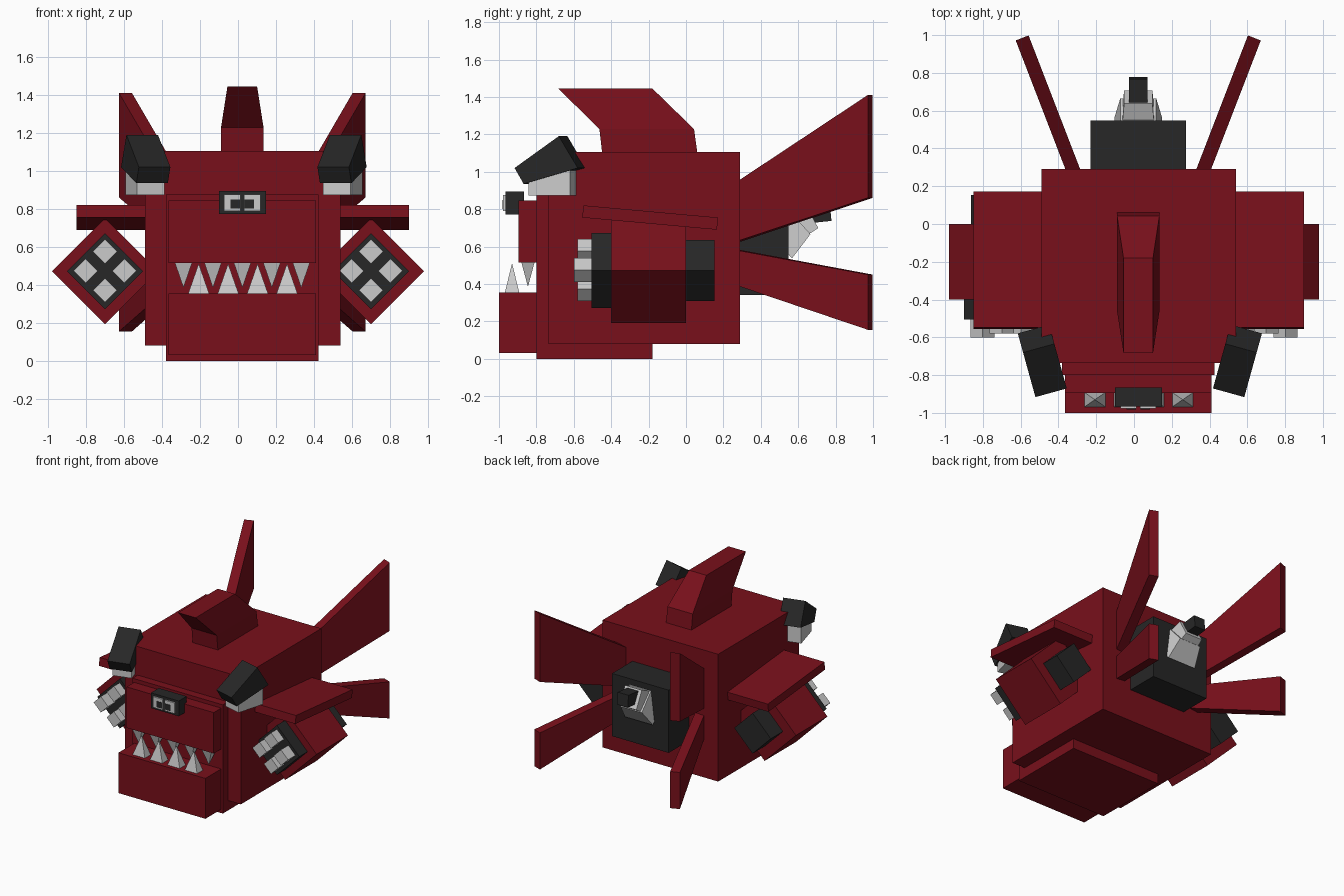
import bpy
from math import radians, atan2, cos, sin, sqrt
from mathutils import Matrix, Vector

if "Cube" in bpy.data.objects:
    bpy.data.objects.remove(bpy.data.objects["Cube"])


def material(name, rgb):
    m = bpy.data.materials.new(name)
    m.diffuse_color = (*rgb, 1)
    m.use_nodes = True
    m.node_tree.nodes["Principled BSDF"].inputs["Base Color"].default_value = m.diffuse_color
    return m


RED = material("dark_red", (0.19, 0.005, 0.011))
BLACK = material("black", (0.02, 0.02, 0.02))
GREY = None
C = 0.0225  # centre line of the body


def mesh(name, verts, faces, mat, matrix=None):
    me = bpy.data.meshes.new(name)
    me.from_pydata(verts, [], faces)
    if matrix:
        me.transform(matrix)
    if mat:
        me.materials.append(mat)
    ob = bpy.data.objects.new(name, me)
    bpy.context.collection.objects.link(ob)
    return ob


def loft(name, a, b, mat, matrix=None):
    """Solid between two matching outlines."""
    n = len(a)
    faces = [tuple(reversed(range(n))), tuple(range(n, 2 * n))]
    faces += [(i, (i + 1) % n, n + (i + 1) % n, n + i) for i in range(n)]
    return mesh(name, a + b, faces, mat, matrix)


def box(name, x, y, z, mat, matrix=None):
    ring = [(x[0], y[0]), (x[1], y[0]), (x[1], y[1]), (x[0], y[1])]
    return loft(name, [(*p, z[0]) for p in ring], [(*p, z[1]) for p in ring], mat, matrix)


def slab(name, profile, width, mat, matrix=None):
    """Side profile (y, z) extruded across x, centred."""
    h = width / 2
    return loft(name, [(-h, y, z) for y, z in profile], [(h, y, z) for y, z in profile], mat, matrix)


def spike(name, x, y, base, tip, hx, hy):
    ring = [(x - hx, y - hy, base), (x + hx, y - hy, base),
            (x + hx, y + hy, base), (x - hx, y + hy, base)]
    order = 1 if tip > base else -1
    faces = [(3, 2, 1, 0)] + [(i, (i + 1) % 4, 4) for i in range(4)]
    mesh(name, ring + [(x, y, tip)], [f[::order] for f in faces], GREY)


# Body and face plates
box("body", (-0.49, 0.54), (-0.735, 0.29), (0.08, 1.105), RED)
box("face_plate", (-0.38, 0.425), (-0.80, -0.70), (0, 0.875), RED)
box("belly_plate", (-0.38, 0.425), (-0.72, -0.18), (0, 0.10), RED)
box("upper_jaw", (-0.365, 0.41), (-0.895, -0.78), (0.515, 0.845), RED)
box("lower_jaw", (-0.365, 0.41), (-1.0, -0.78), (0.03, 0.355), RED)

# Teeth
for i in range(4):
    spike("lower_tooth", -0.207 + 0.155 * i, -0.93, 0.355, 0.512, 0.055, 0.038)
for i in range(5):
    spike("upper_tooth", -0.287 + 0.155 * i, -0.845, 0.515, 0.385, 0.045, 0.035)

# Eyes
box("eye_frame", (-0.10, 0.148), (-0.965, -0.865), (0.772, 0.895), BLACK)
for s in (-1, 1):
    ex = C + s * 0.052
    box("eye", (ex - 0.043, ex + 0.043), (-0.978, -0.94), (0.79, 0.876), GREY)
    px = ex - s * 0.014
    box("pupil", (px - 0.025, px + 0.025), (-0.981, -0.95), (0.802, 0.85), BLACK)

# Dorsal fin: straight stub with swept-forward tip
def section(y0, y1, z, h):
    return [(C - h, y0, z), (C + h, y0, z), (C + h, y1, z), (C - h, y1, z)]


loft("dorsal_base", section(-0.447, 0.062, 1.09, 0.113), section(-0.463, 0.043, 1.228, 0.112), RED)
loft("dorsal_tip", section(-0.463, 0.043, 1.228, 0.112), section(-0.683, -0.18, 1.445, 0.078), RED)

# Tail fins
d = atan2(0.27, 0.70)
for s in (-1, 1):
    k = cos(d)
    m = Matrix.Translation((C + s * 0.335, 0.26, 0)) @ Matrix.Rotation(-s * d, 4, 'Z')
    end = 0.725 / k
    slab("upper_tail_fin", [(0, 0.62), (end, 0.86), (end, 1.41), (0, 0.93)], 0.073, RED, m)
    slab("lower_tail_fin", [(0, 0.40), (end, 0.155), (end, 0.45), (0, 0.585)], 0.073, RED, m)

# Side wings
for x0, x1 in ((-0.85, -0.45), (0.50, 0.90)):
    slab("side_wing", [(-0.555, 0.755), (0.165, 0.69), (0.172, 0.755), (-0.548, 0.82)],
         x1 - x0, RED, Matrix.Translation(((x0 + x1) / 2, 0, 0)))

# Launcher pods, turned on their edge
def diamond(name, x, z, half, y0, y1, mat):
    h = half / sqrt(2)
    m = Matrix.Translation((x, 0, z)) @ Matrix.Rotation(radians(45), 4, 'Y')
    box(name, (-h, h), (y0, y1), (-h, h), mat, m)


for s in (-1, 1):
    px, pz = s * 0.70, 0.472
    diamond("pod", px, pz, 0.28, -0.40, 0.0, RED)
    diamond("pod_muzzle", px, pz, 0.20, -0.505, -0.38, BLACK)
    diamond("pod_rear", px, pz, 0.163, -0.02, 0.153, BLACK)
    for dx, dz in ((0.102, 0), (-0.102, 0), (0, 0.102), (0, -0.102)):
        front = -0.60 if dx * s > 0 else -0.58
        diamond("warhead", px + dx, pz + 0.002 + dz, 0.064, front, -0.49, GREY)

# Brow horns on grey mounts
for s in (-1, 1):
    m = (Matrix.Translation((0.031 + s * 0.518, -0.72, 0))
         @ Matrix.Rotation(-s * radians(15.5), 4, 'Z'))
    slab("horn_mount", [(-0.105, 0.872), (0.125, 0.872), (0.125, 1.02), (-0.105, 0.97)], 0.15, GREY, m)
    slab("horn", [(-0.18, 1.02), (-0.13, 0.935), (0.17, 1.02), (0.065, 1.19)], 0.172, BLACK, m)

# Rear engine block with bent tail nozzle
box("engine_block", (-0.23, 0.275), (0.27, 0.548), (0.34, 0.845), BLACK)


def nozzle(name, y, z, tilt, length, h0, h1, mat):
    m = Matrix.Translation((C, y, z)) @ Matrix.Rotation(radians(tilt), 4, 'X')
    rings = [[(-h, l, -h), (h, l, -h), (h, l, h), (-h, l, h)] for h, l in ((h0, -length), (h1, 0))]
    loft(name, *rings, mat, m)


nozzle("nozzle_base", 0.602, 0.737, 42, 0.16, 0.125, 0.095, GREY)
nozzle("nozzle_mid", 0.672, 0.765, 28, 0.12, 0.085, 0.075, GREY)
nozzle("nozzle_tip", 0.773, 0.785, 6, 0.14, 0.048, 0.048, BLACK)
